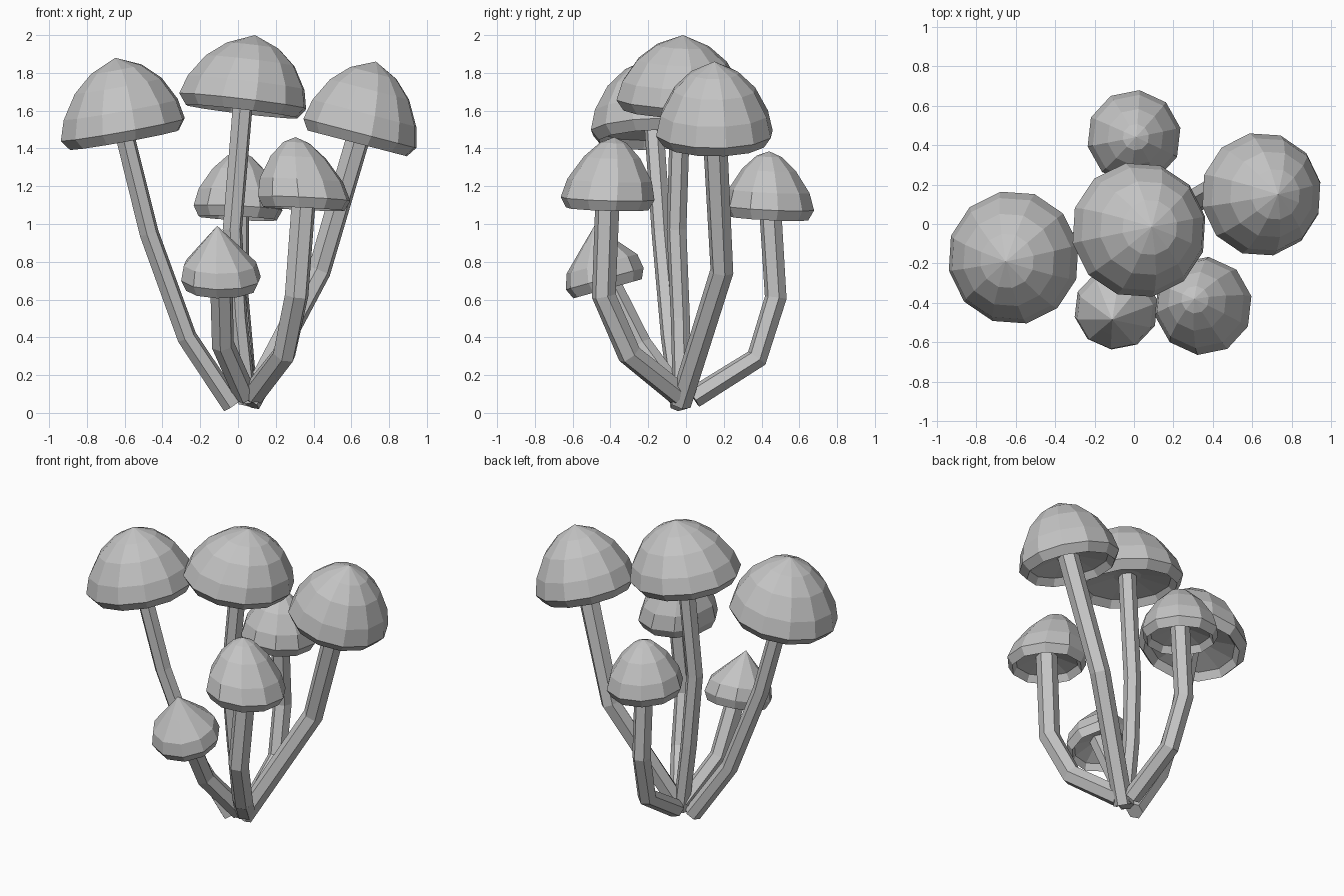
import bpy
import bmesh
from math import cos, sin, tau
from mathutils import Vector

cube = bpy.data.objects.get("Cube")
if cube:
    bpy.data.objects.remove(cube)

# Single grey colour for the whole cluster
GREY = (0.55, 0.55, 0.55, 1)
mat = bpy.data.materials.new("plain grey")
mat.use_nodes = True
mat.diffuse_color = GREY
mat.node_tree.nodes["Principled BSDF"].inputs["Base Color"].default_value = GREY

# Cap profiles from rim to apex: (share of radius, share of height)
DOME = [(1, 0), (0.92, 0.28), (0.7, 0.61), (0.41, 0.84)]
BELL = [(1, 0), (0.9, 0.3), (0.6, 0.67), (0.28, 0.91)]
CONE = [(1, 0), (0.91, 0.28), (0.46, 0.64)]
# Underside from the centre outwards: (share of radius, height)
GILLS = [(0.25, 0.03), (0.78, -0.01), (0.88, -0.055)]


def ring(bm, centre, axis, radius, sides, turn):
    """Circle of vertices around an axis."""
    u = (Vector((1, 0, 0)) - axis * axis.x).normalized()
    v = axis.cross(u)
    return [bm.verts.new(centre + radius * (u * cos(tau * i / sides + turn)
                                            + v * sin(tau * i / sides + turn)))
            for i in range(sides)]


def bridge(bm, low, high):
    n = len(low)
    for i in range(n):
        j = (i + 1) % n
        bm.faces.new((low[i], low[j], high[j], high[i]))


def finish(bm, name):
    bmesh.ops.recalc_face_normals(bm, faces=bm.faces)
    mesh = bpy.data.meshes.new(name)
    bm.to_mesh(mesh)
    bm.free()
    mesh.materials.append(mat)
    bpy.context.collection.objects.link(bpy.data.objects.new(name, mesh))


def cap(name, centre, axis, apex, radius, profile, sides):
    """Tilted faceted cap leaning to its apex, with a turned-in lip."""
    bm = bmesh.new()
    rise = Vector(apex) - centre
    steps = [(r, axis * z) for r, z in GILLS] + [(r, rise * z) for r, z in profile]
    rings = [ring(bm, centre + move, axis, r * radius, sides, 0.2) for r, move in steps]
    bm.faces.new(rings[0])
    for low, high in zip(rings, rings[1:]):
        bridge(bm, low, high)
    tip = bm.verts.new(apex)
    top = rings[-1]
    for i in range(sides):
        bm.faces.new((top[i], top[(i + 1) % sides], tip))
    finish(bm, name)


def stem(name, points, base_radius, top_radius):
    """Bent six-sided stalk through the given points."""
    bm = bmesh.new()
    pts = [Vector(p) for p in points]
    last = len(pts) - 1
    rings = []
    for i, p in enumerate(pts):
        before = (p - pts[max(i - 1, 0)]).normalized()
        after = (pts[min(i + 1, last)] - p).normalized()
        r = base_radius + (top_radius - base_radius) * i / last
        rings.append(ring(bm, p, (before + after).normalized(), r, 6, 0.3))
    for low, high in zip(rings, rings[1:]):
        bridge(bm, low, high)
    bm.faces.new(rings[0])
    bm.faces.new(rings[-1])
    finish(bm, name)


# name, rim centre, rim tilt, apex, radius, profile, sides, stem bends, stem radii
MUSHROOMS = [
    ("right", (-0.61, -0.17, 1.5), (-0.18, -0.04), (-0.65, -0.19, 1.88), 0.34, DOME, 12,
     [(-0.03, -0.03, 0.04), (-0.27, -0.08, 0.4), (-0.47, -0.13, 0.95)], (0.055, 0.052)),
    ("centre", (0.025, -0.03, 1.65), (0.12, 0.04), (0.09, -0.015, 2.0), 0.345, DOME, 12,
     [(0.05, -0.02, 0.05), (0.0, -0.03, 0.5), (-0.03, -0.05, 0.97)], (0.05, 0.055)),
    ("left", (0.645, 0.15, 1.48), (0.26, 0.0), (0.73, 0.15, 1.86), 0.315, DOME, 12,
     [(0.06, -0.03, 0.05), (0.43, 0.19, 0.75)], (0.06, 0.066)),
    ("back", (0.0, 0.44, 1.085), (0.05, 0.05), (0.01, 0.44, 1.385), 0.24, BELL, 10,
     [(0.05, 0.04, 0.08), (0.03, 0.375, 0.29), (0.0, 0.475, 0.61)], (0.058, 0.06)),
    ("front_left", (0.35, -0.415, 1.135), (0.05, 0.03), (0.305, -0.38, 1.46), 0.25, BELL, 10,
     [(0.08, -0.04, 0.1), (0.245, -0.3, 0.31), (0.31, -0.435, 0.62)], (0.064, 0.066)),
    ("front_right", (-0.09, -0.43, 0.71), (0.0, -0.28), (-0.11, -0.485, 0.99), 0.215, CONE, 10,
     [(0.04, -0.04, 0.09), (-0.08, -0.24, 0.36)], (0.06, 0.062)),
]

for name, centre, tilt, apex, radius, profile, sides, bends, radii in MUSHROOMS:
    centre = Vector(centre)
    axis = Vector((*tilt, 1)).normalized()
    cap(name + "_mushroom_cap", centre, axis, apex, radius, profile, sides)
    stem(name + "_mushroom_stem", bends + [centre + axis * 0.05], *radii)
